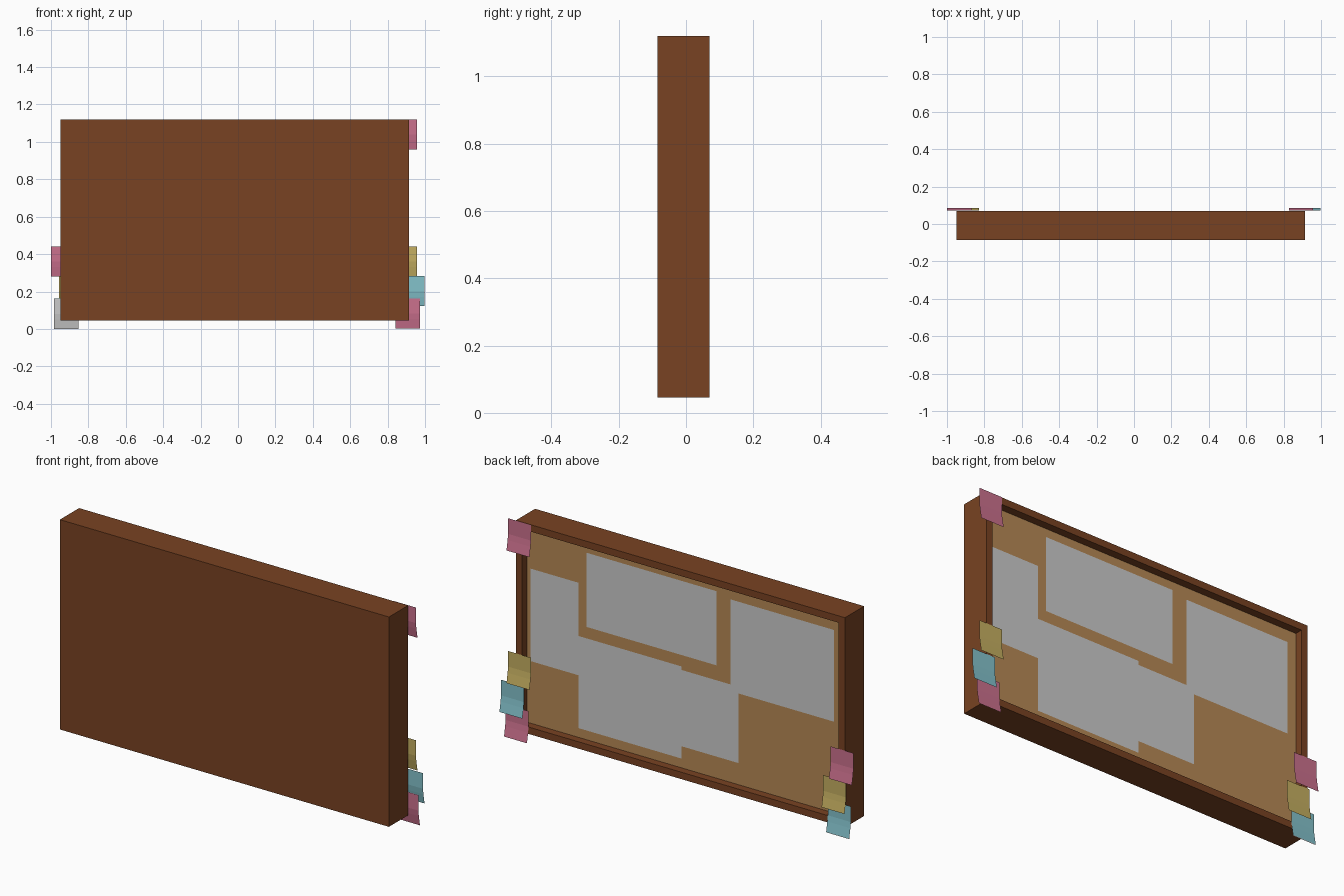
import bpy, bmesh

if "Cube" in bpy.data.objects:
    bpy.data.objects.remove(bpy.data.objects["Cube"])

def material(name, rgb):
    m = bpy.data.materials.new(name)
    m.diffuse_color = (*rgb, 1)
    m.use_nodes = True
    m.node_tree.nodes["Principled BSDF"].inputs["Base Color"].default_value = m.diffuse_color
    return m

WOOD = material("brown wood", (0.19, 0.055, 0.016))
CORK = material("cork tan", (0.47, 0.25, 0.09))
PAPER = material("paper grey", (0.60, 0.60, 0.60))
PINK = material("pink", (0.60, 0.165, 0.27))
YELLOW = material("yellow", (0.56, 0.43, 0.12))
CYAN = material("cyan", (0.23, 0.54, 0.60))

def finish(name, bm, mats):
    me = bpy.data.meshes.new(name)
    bm.to_mesh(me)
    bm.free()
    for m in mats:
        me.materials.append(m)
    ob = bpy.data.objects.new(name, me)
    bpy.context.collection.objects.link(ob)
    return ob

def sheet(name, x0, x1, profile, mat):
    """Sheet facing +y, swept across x from a list of (y, z) points."""
    bm = bmesh.new()
    rows = [[bm.verts.new((x, y, z)) for x in (x0, x1)] for y, z in profile]
    for a, b in zip(rows, rows[1:]):
        bm.faces.new((a[0], a[1], b[1], b[0]))
    return finish(name, bm, [mat])

# board: solid box whose back is inset and recessed, leaving the frame rim
X0, X1, Y0, Y1, Z0, Z1 = -0.95, 0.915, -0.085, 0.07, 0.045, 1.12
RIM, DEPTH = 0.05, 0.04
bm = bmesh.new()
bmesh.ops.create_cube(bm, size=1)
for v in bm.verts:
    v.co = (X0 if v.co.x < 0 else X1, Y0 if v.co.y < 0 else Y1, Z0 if v.co.z < 0 else Z1)
bm.normal_update()
back = next(f for f in bm.faces if f.normal.y > 0.9)
bmesh.ops.inset_region(bm, faces=[back], thickness=RIM)
res = bmesh.ops.extrude_discrete_faces(bm, faces=[back])
back = res["faces"][0]
for v in back.verts:
    v.co.y -= DEPTH
back.material_index = 1
finish("framed_board", bm, [WOOD, CORK])

# pinned papers: x0, x1, z0, z1, height above the cork
papers = [(0.586, 0.858, 0.40, 0.874, 0.003),
          (-0.197, 0.54, 0.66, 1.04, 0.003),
          (-0.862, -0.276, 0.55, 1.02, 0.004),
          (0.002, 0.586, 0.13, 0.602, 0.004),
          (-0.321, 0.15, 0.192, 0.583, 0.002)]
for i, (x0, x1, z0, z1, h) in enumerate(papers):
    y = Y1 - DEPTH + h
    sheet(f"paper_{i + 1}", x0, x1, [(y, z1), (y, z0)], PAPER)

# sticky notes on the rim, lower half curling away
def note(name, x, z, mat, lift=0.0):
    y = 0.072 + lift
    sheet(name, x, x + 0.13,
          [(y, z + 0.16), (y, z + 0.08), (y + 0.004, z + 0.05), (y + 0.013, z)], mat)

notes = [(0.828, 0.96, PINK), (0.828, 0.28, YELLOW), (0.868, 0.122, CYAN),
         (0.842, 0.003, PINK), (-1.0, 0.28, PINK), (-0.958, 0.122, YELLOW),
         (-0.984, 0.003, CYAN)]
for i, (x, z, mat) in enumerate(notes):
    note(f"sticky_note_{i + 1}", x, z, mat)

# grey underside of the lowest left note
note("sticky_note_underside", -0.984, 0.0, PAPER, -0.001)
